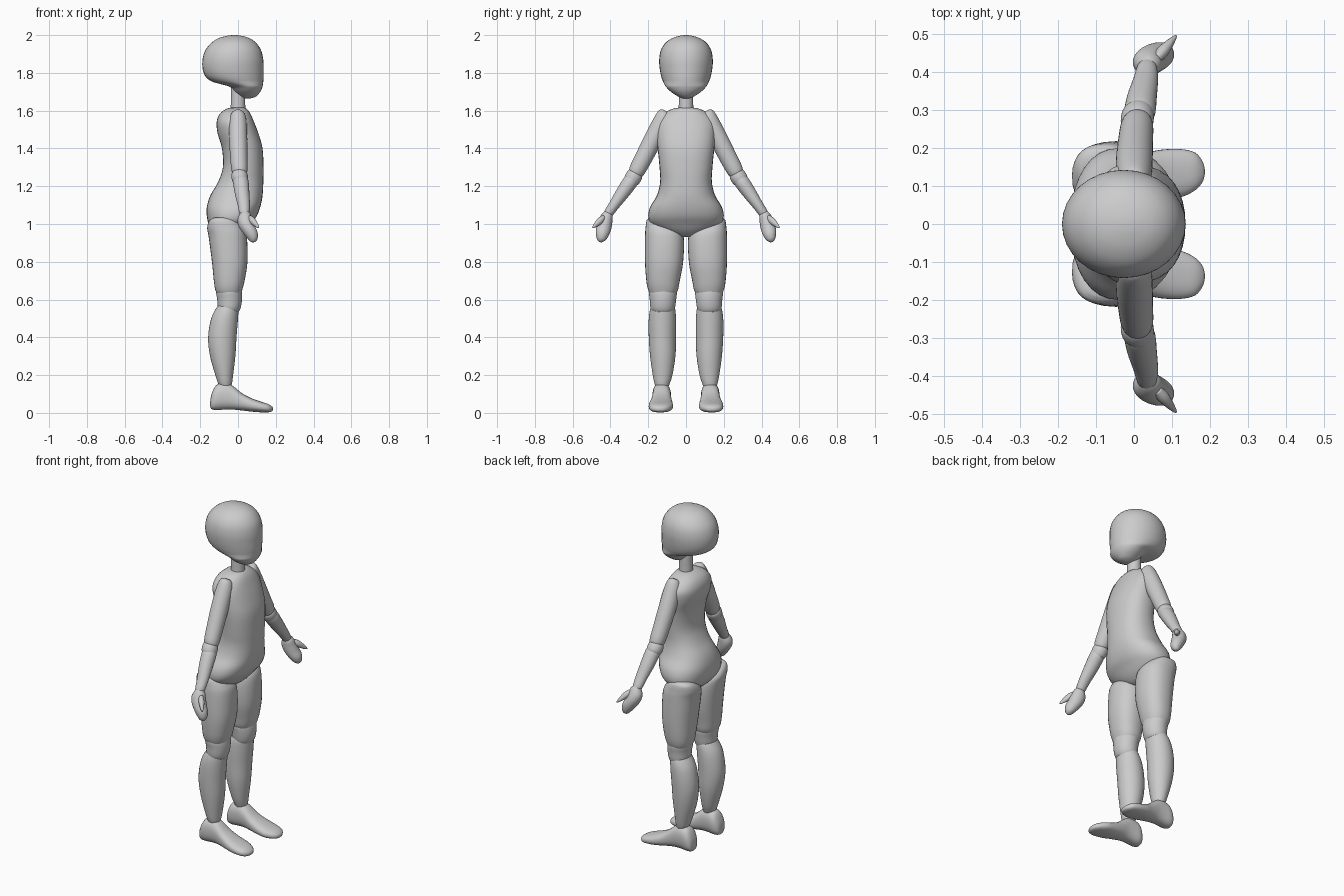
import bpy
import math
from mathutils import Vector

X, Y, Z = Vector((1, 0, 0)), Vector((0, 1, 0)), Vector((0, 0, 1))


def spline(a, b, c, d, t):
    return b + 0.5 * t * (c - a + t * (2 * a - 5 * b + 4 * c - d + t * (3 * (b - c) + d - a)))


def loft(name, rows, axes=(Z, X, Y), origin=(0, 0, 0), power=2.0, mirror=False, sides=32, steps=4):
    """Rounded sections: each row is (distance, u_min, u_max, v_min, v_max)."""
    s_ax, u_ax, v_ax = axes
    n = len(rows)
    fine = []
    for i in range(n - 1):
        q = [rows[max(0, min(n - 1, i + k))] for k in (-1, 0, 1, 2)]
        for j in range(steps):
            fine.append([spline(*p, j / steps) for p in zip(*q)])
    fine.append(rows[-1])
    verts, faces = [], []
    for s, u0, u1, v0, v1 in fine:
        for k in range(sides):
            a = 2 * math.pi * k / sides
            cu, sv = math.cos(a), math.sin(a)
            cu = math.copysign(abs(cu) ** (2 / power), cu)
            sv = math.copysign(abs(sv) ** (2 / power), sv)
            u = (u0 + u1) / 2 + (u1 - u0) / 2 * cu
            v = (v0 + v1) / 2 + (v1 - v0) / 2 * sv
            verts.append(Vector(origin) + s_ax * s + u_ax * u + v_ax * v)
    for r in range(len(fine) - 1):
        for k in range(sides):
            a, b = r * sides + k, r * sides + (k + 1) % sides
            faces.append((a, b, b + sides, a + sides))
    faces.append(tuple(reversed(range(sides))))
    faces.append(tuple(range(len(verts) - sides, len(verts))))
    if u_ax.cross(v_ax).dot(s_ax) * (rows[-1][0] - rows[0][0]) < 0:
        faces = [f[::-1] for f in faces]
    me = bpy.data.meshes.new(name)
    me.from_pydata(verts, [], faces)
    me.shade_smooth()
    ob = bpy.data.objects.new(name, me)
    bpy.context.collection.objects.link(ob)
    if mirror:
        m = ob.modifiers.new("Mirror", 'MIRROR')
        m.use_axis = (False, True, False)
    return ob


def centred(rows):
    return [(s, a, b, -w, w) for s, a, b, w in rows]


# Head with a rounded skull and chin
loft("head", centred([
    (1.665, .03, .065, .015), (1.675, .005, .095, .042), (1.70, -.02, .118, .08),
    (1.725, -.04, .129, .105), (1.74, -.09, .132, .115), (1.755, -.14, .134, .122),
    (1.78, -.172, .136, .131), (1.82, -.187, .136, .139), (1.87, -.188, .134, .142),
    (1.92, -.173, .122, .133), (1.96, -.14, .095, .108), (1.985, -.10, .058, .07),
    (1.997, -.055, .015, .03), (2.0, -.025, -.015, .004)]))

# Neck
loft("neck", centred([(1.57, -.04, .04, .04), (1.65, -.038, .038, .038), (1.74, -.038, .038, .038)]))

# Torso from crotch to shoulders
loft("torso", centred([
    (.93, -.07, -.02, .02), (.94, -.10, .01, .06), (.965, -.13, .04, .13),
    (1.0, -.155, .068, .185), (1.04, -.165, .098, .2), (1.09, -.165, .118, .19),
    (1.15, -.147, .13, .155), (1.22, -.107, .134, .137), (1.3, -.08, .135, .14),
    (1.4, -.085, .13, .15), (1.48, -.108, .108, .158), (1.54, -.113, .085, .155),
    (1.585, -.095, .065, .12), (1.61, -.06, .045, .07), (1.617, -.03, .03, .03)]), power=2.3)

# Thighs, knees and shins
loft("thigh", [
    (1.035, -.12, -.05, .15, .19), (1.02, -.15, -.01, .1, .208), (.98, -.163, .03, .04, .214),
    (.93, -.155, .047, .012, .217), (.8, -.138, .05, .015, .217), (.7, -.128, .035, .033, .21),
    (.65, -.12, .022, .043, .2), (.62, -.105, .01, .06, .185)], power=2.25, mirror=True)
loft("knee", [
    (.68, -.09, 0, .08, .165), (.65, -.115, .018, .05, .195), (.6, -.11, .021, .052, .192),
    (.55, -.105, .012, .06, .187), (.525, -.09, -.005, .075, .17)], mirror=True)
loft("shin", [
    (.59, -.09, -.01, .08, .165), (.56, -.112, .002, .06, .186), (.5, -.142, 0, .053, .197),
    (.4, -.158, -.008, .053, .197), (.3, -.148, -.014, .056, .19), (.2, -.12, -.026, .072, .176),
    (.15, -.103, -.033, .088, .165), (.12, -.085, -.045, .1, .15)], mirror=True)

# Feet, heel to toe
loft("foot", [
    (-.147, .115, .14, .035, .06), (-.14, .095, .165, .02, .1), (-.115, .08, .177, .015, .147),
    (-.07, .08, .177, .018, .16), (-.03, .08, .178, .018, .145), (.02, .075, .185, .013, .105),
    (.07, .07, .195, .007, .078), (.12, .07, .197, .003, .06), (.16, .088, .188, .003, .047),
    (.18, .11, .165, .008, .034), (.186, .13, .145, .015, .025)],
    axes=(X, Y, Z), power=2.4, mirror=True)

# Upper arms
d = Vector((0, .464, -.886))
loft("upper_arm", [
    (-.06, -.015, .015, -.01, .03), (-.045, -.035, .035, -.03, .045), (0, -.046, .046, -.045, .05),
    (.1, -.047, .049, -.048, .05), (.2, -.042, .05, -.047, .047), (.29, -.034, .05, -.043, .043),
    (.32, -.02, .04, -.03, .03)],
    axes=(d, X, Vector((0, .886, .464))), origin=(0, .125, 1.54), mirror=True)

# Elbow joints and forearms
d = Vector((0, .57, -.82)).normalized()
arm_axes = (d, X, Vector((0, -d.z, d.y)))
elbow = (0, .277, 1.25)
loft("elbow", [
    (-.035, -.02, .035, -.03, .03), (-.015, -.034, .05, -.042, .042), (.02, -.032, .052, -.043, .042),
    (.04, -.02, .045, -.03, .03)], axes=arm_axes, origin=elbow, mirror=True)
loft("forearm", [
    (0, -.02, .045, -.03, .03), (.03, -.026, .056, -.04, .039), (.1, -.018, .06, -.037, .036),
    (.18, -.002, .063, -.029, .028), (.235, .008, .06, -.025, .024), (.255, .02, .05, -.015, .015)],
    axes=arm_axes, origin=elbow, mirror=True)

# Mitten hands
d = Vector((0, .3, -.95)).normalized()
loft("hand", [
    (-.02, .02, .05, -.015, .015), (0, .008, .068, -.028, .028), (.03, -.003, .078, -.036, .036),
    (.065, .004, .09, -.041, .038), (.1, .026, .104, -.04, .034), (.13, .05, .104, -.032, .022),
    (.147, .066, .094, -.018, .008), (.151, .075, .085, -.01, 0)],
    axes=(d, X, Vector((0, -d.z, d.y))), origin=(0, .415, 1.05), mirror=True)

# Thumbs
d = Vector((.055, .065, -.06)).normalized()
u = d.cross(Z).normalized()
loft("thumb", [
    (0, -.012, .012, -.014, .014), (.03, -.016, .016, -.018, .018), (.065, -.011, .011, -.013, .013),
    (.09, -.005, .005, -.006, .006), (.097, -.001, .001, -.001, .001)],
    axes=(d, u, d.cross(u)), origin=(.06, .435, 1.035), mirror=True, sides=16)
